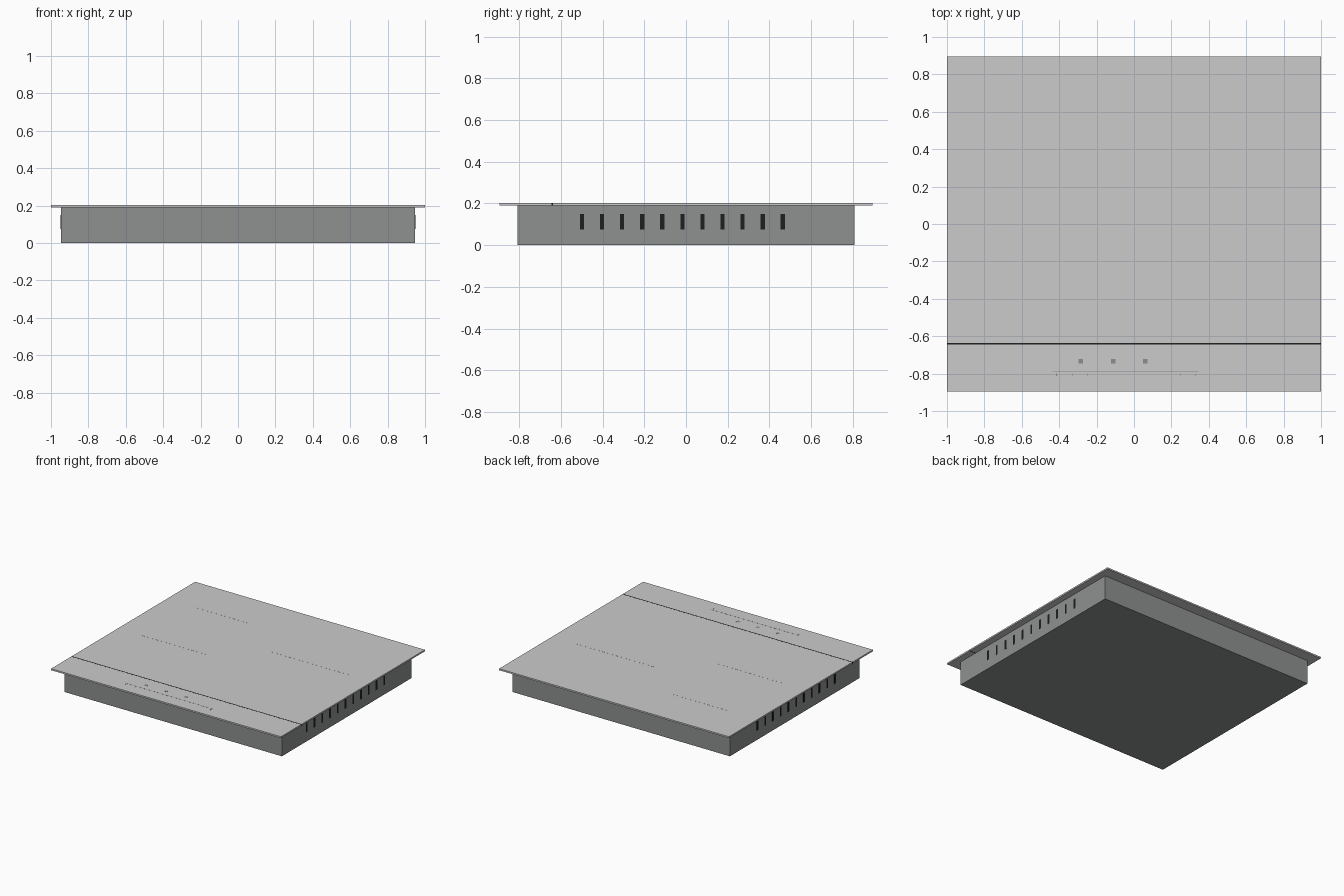
import bpy

cube = bpy.data.objects.get("Cube")
if cube:
    bpy.data.objects.remove(cube, do_unlink=True)


def material(name, r, g, b):
    m = bpy.data.materials.new(name)
    m.use_nodes = True
    m.diffuse_color = (r, g, b, 1)
    m.node_tree.nodes["Principled BSDF"].inputs["Base Color"].default_value = (r, g, b, 1)
    return m


GLASS = material("pale grey glass", 0.6, 0.6, 0.6)
STEEL = material("grey steel", 0.27, 0.285, 0.275)
BLACK = material("black", 0.012, 0.014, 0.013)
MARK = material("marking grey", 0.27, 0.27, 0.27)


def box(name, mat, x0, x1, y0, y1, z0, z1):
    """Axis-aligned box from its limits."""
    bpy.ops.mesh.primitive_cube_add(size=1, location=((x0 + x1) / 2, (y0 + y1) / 2, (z0 + z1) / 2))
    ob = bpy.context.object
    ob.name = name
    ob.scale = (x1 - x0, y1 - y0, z1 - z0)
    bpy.ops.object.transform_apply(location=False, rotation=False, scale=True)
    ob.data.materials.append(mat)
    return ob


BODY_X, BODY_Y = 0.947, 0.807
HALF_Y = 0.895
UNDER, TOP = 0.19, 0.202
SEAM = -0.641

# Housing below the worktop
box("housing", STEEL, -BODY_X, BODY_X, -BODY_Y, BODY_Y, 0, UNDER)

# Glass plate in two panes, with a dark seam between them
box("cooking_pane", GLASS, -1, 1, SEAM + 0.004, HALF_Y, UNDER, TOP)
box("control_pane", GLASS, -1, 1, -HALF_Y, SEAM - 0.004, UNDER, TOP)
box("seam", BLACK, -1, 1, SEAM - 0.004, SEAM + 0.004, UNDER, TOP + 0.0005)

# Vent slots on both sides
for side, sign in (("left", 1), ("right", -1)):
    for i in range(11):
        y = -0.499 + i * 0.0963
        xs = sorted((sign * (BODY_X - 0.002), sign * (BODY_X + 0.001)))
        box(f"{side}_vent_{i + 1}", BLACK, *xs, y - 0.01, y + 0.01, 0.074, 0.15)


def marking(name, mat, x, y, w, d):
    """Thin printed plate on the glass."""
    box(name, mat, x - w / 2, x + w / 2, y - d / 2, y + d / 2, TOP - 0.001, TOP + 0.0005)


# Control markings: keys, slider line and scale ticks
for i, x in enumerate((-0.285, -0.11, 0.06)):
    marking(f"key_{i + 1}", MARK, x, -0.735, 0.024, 0.024)
marking("slider_line", MARK, -0.045, -0.79, 0.78, 0.004)
for i, x in enumerate((-0.415, -0.33, -0.25, 0.247, 0.328)):
    marking(f"tick_{i + 1}", MARK, x, -0.805, 0.004, 0.014)

# Faint cooking zone lines
for name, x0, x1, y in (("rear_right", -0.75, -0.26, 0.54),
                        ("front_right", -0.81, -0.235, -0.065),
                        ("left", 0.11, 0.8, 0.237)):
    marking(f"{name}_zone_line", GLASS, (x0 + x1) / 2, y, x1 - x0, 0.002)
